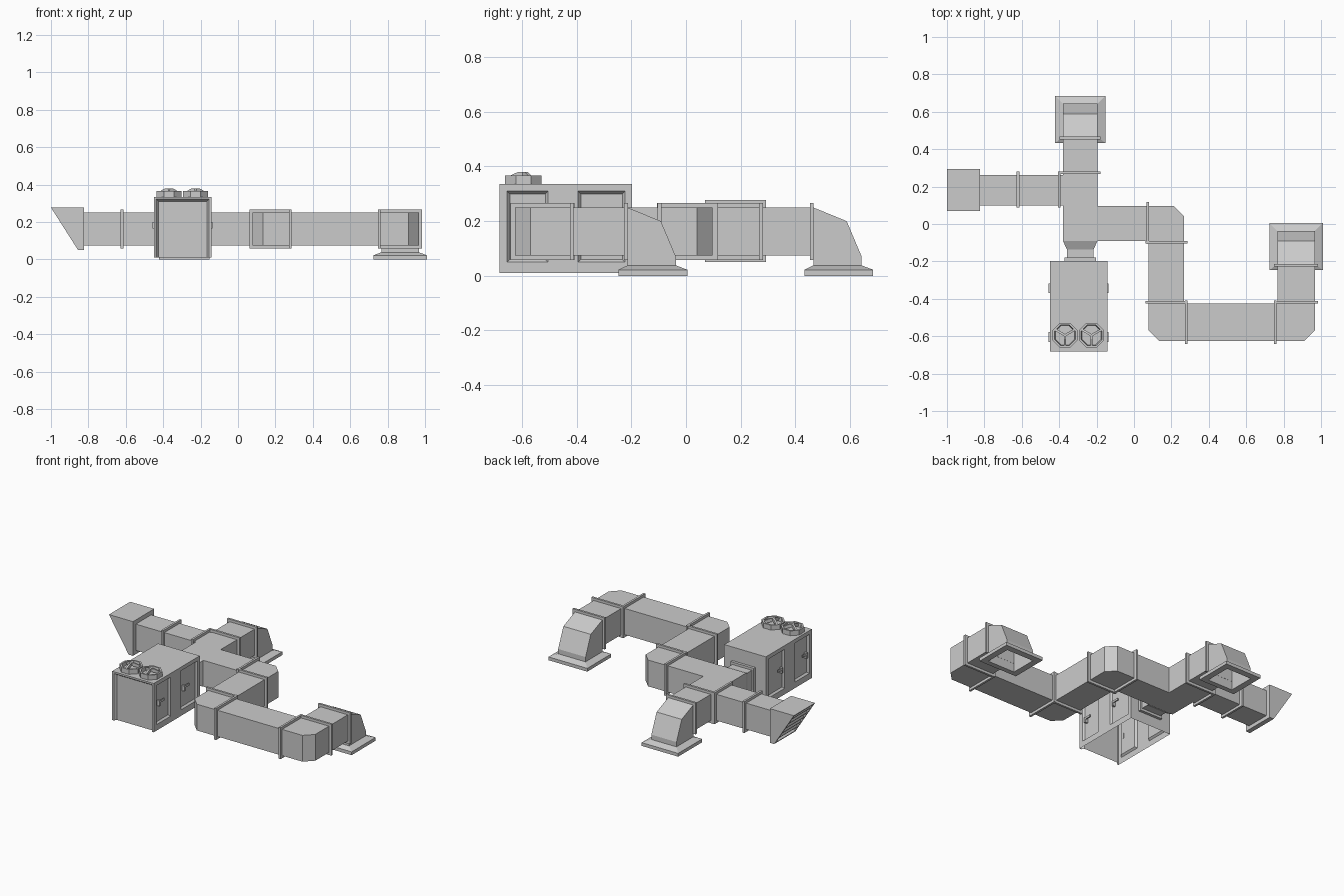
import bpy, bmesh, math
from mathutils import Vector, Matrix

if "Cube" in bpy.data.objects:
    bpy.data.objects.remove(bpy.data.objects["Cube"], do_unlink=True)

metal = bpy.data.materials.new("light_grey_metal")
metal.use_nodes = True
GREY = (0.6, 0.6, 0.6, 1)
metal.diffuse_color = GREY
metal.node_tree.nodes["Principled BSDF"].inputs["Base Color"].default_value = GREY

Z0, Z1 = 0.075, 0.25          # duct bottom and top
LIP = 0.017                   # flange overhang


def finish(name, bm):
    mesh = bpy.data.meshes.new(name)
    bm.to_mesh(mesh)
    bm.free()
    mesh.materials.append(metal)
    obj = bpy.data.objects.new(name, mesh)
    bpy.context.collection.objects.link(obj)
    return obj


def extrude_outline(pts, lo, hi, axis="z"):
    """Closed prism: an outline in the plane across the axis, from lo to hi."""
    place = {"x": lambda u, v, w: (w, u, v),
             "y": lambda u, v, w: (u, w, v),
             "z": lambda u, v, w: (u, v, w)}[axis]
    bm = bmesh.new()
    a = [bm.verts.new(place(u, v, lo)) for u, v in pts]
    b = [bm.verts.new(place(u, v, hi)) for u, v in pts]
    bm.faces.new(a)
    bm.faces.new(b)
    for i in range(len(pts)):
        j = (i + 1) % len(pts)
        bm.faces.new((a[i], a[j], b[j], b[i]))
    bmesh.ops.recalc_face_normals(bm, faces=bm.faces)
    return bm


def prism(name, pts, lo, hi, axis="z"):
    return finish(name, extrude_outline(pts, lo, hi, axis))


def rect(x0, x1, y0, y1):
    return [(x0, y0), (x1, y0), (x1, y1), (x0, y1)]


def box(name, x0, x1, y0, y1, z0, z1):
    return prism(name, rect(x0, x1, y0, y1), z0, z1)


def flange(name, axis, pos, lo, hi):
    """Thin collar around a duct that spans lo..hi sideways."""
    side = rect(lo - LIP, hi + LIP, Z0 - LIP, Z1 + LIP)
    prism(name, side, pos - 0.007, pos + 0.007, axis)


def faces_facing(bm, direction, limit=0.99):
    bm.normal_update()
    d = Vector(direction).normalized()
    return [f for f in bm.faces if f.normal.dot(d) > limit]


def recess(bm, faces, border, depth):
    bmesh.ops.inset_region(bm, faces=faces, thickness=border, depth=-depth,
                           use_even_offset=True)


# Ducts: main junction, bends and straight runs
TX0, TX1 = -0.38, -0.195
prism("junction_duct", [(TX0, -0.09), (0.073, -0.09), (0.073, 0.097), (TX1, 0.097),
                        (TX1, 0.27), (TX0, 0.27), (TX0, 0.262), (-0.4, 0.262),
                        (-0.4, 0.1), (TX0, 0.1)], Z0, Z1)
AX0, AX1 = 0.078, 0.268
BX0, BX1 = 0.766, 0.968
RY0, RY1 = -0.625, -0.425
C = 0.056
prism("first_bend", [(0.073, -0.095), (AX1, -0.095), (AX1, 0.097 - C),
                     (AX1 - C, 0.097), (0.073, 0.097)], Z0, Z1)
box("cross_duct", AX0, AX1, -0.418, -0.095, Z0, Z1)
prism("second_bend", [(AX0, -0.418), (AX0, RY0 + C), (AX0 + C, RY0),
                      (0.28, RY0), (0.28, RY1), (AX1, -0.418)], Z0, Z1)
box("front_duct", 0.28, 0.756, RY0, RY1, Z0, Z1)
prism("third_bend", [(0.756, RY0), (BX1 - C, RY0), (BX1, RY0 + C),
                     (BX1, -0.418), (BX0, -0.418), (0.756, RY1)], Z0, Z1)
box("right_outlet_duct", BX0, BX1, -0.418, -0.22, Z0, Z1)
box("rear_outlet_duct", TX0, TX1, 0.27, 0.46, Z0, Z1)
box("intake_duct", -0.83, -0.4, 0.1, 0.262, Z0, Z1)

# Collars at every joint
for i, (axis, pos, lo, hi) in enumerate([
        ("x", -0.62, 0.105, 0.265), ("x", -0.4, 0.105, 0.265),
        ("x", 0.073, -0.09, 0.1), ("x", 0.28, RY0, RY1), ("x", 0.756, RY0, RY1),
        ("y", 0.275, TX0, TX1), ("y", 0.46, TX0, TX1), ("y", -0.097, AX0, AX1),
        ("y", -0.418, AX0, AX1), ("y", -0.418, BX0, BX1), ("y", -0.22, BX0, BX1)]):
    flange("joint_collar_%d" % (i + 1), axis, pos, lo, hi)


# Down-turned outlets with an open flared foot
def outlet(name, x0, x1, y):
    near, far, rim = y + 0.006, y + 0.183, 0.038
    bm = extrude_outline([(near, Z1), (y + 0.128, 0.2), (far, 0.07),
                          (far, rim), (near, rim)], x0, x1, "x")
    bmesh.ops.delete(bm, geom=faces_facing(bm, (0, 0, -1)), context="FACES")
    finish(name + "_hood", bm)
    inner = rect(x0, x1, near, far)
    outer = rect(x0 - 0.042, x1 + 0.042, y - 0.027, y + 0.225)
    bm = bmesh.new()
    loops = [[bm.verts.new((px, py, z)) for px, py in pts] for pts, z in
             ((inner, 0), (outer, 0), (outer, 0.022), (inner, rim))]
    for k in range(4):
        a, b = loops[k], loops[(k + 1) % 4]
        for i in range(4):
            j = (i + 1) % 4
            bm.faces.new((a[i], a[j], b[j], b[i]))
    bmesh.ops.recalc_face_normals(bm, faces=bm.faces)
    finish(name + "_foot", bm)


outlet("rear_outlet", TX0, TX1, 0.46)
outlet("right_outlet", BX0, BX1, -0.22)

# Slanted intake hood with louvre slats
top, low = Vector((-1.0, 0.278)), Vector((-0.855, 0.05))
slope = (low - top).normalized()
inward = Vector((-slope.y, slope.x))
bm = extrude_outline([top, (-0.823, 0.278), (-0.823, 0.05), low], 0.07, 0.293, "y")
slant = faces_facing(bm, (-inward.x, 0, -inward.y))
recess(bm, slant, 0.012, 0)
recess(bm, slant, 0.001, 0.02)
finish("intake_hood", bm)
for i in range(5):
    p = top.lerp(low, 0.16 + 0.165 * i) + inward * 0.003
    q = p + inward * 0.016 - slope * 0.016
    prism("intake_slat_%d" % (i + 1), [p, p + slope * 0.007, q + slope * 0.007, q],
          0.083, 0.28, "y")

# Air handling unit: open-bottomed cabinet with recessed doors and front panel
UX0, UX1, UY0, UY1, UZ0, UZ1 = -0.45, -0.143, -0.682, -0.198, 0.01, 0.335
DOORS = ((-0.655, -0.505), (-0.395, -0.223))
DZ0, DZ1 = 0.05, 0.31
bm = extrude_outline(rect(UX0, UX1, UY0, UY1), UZ0, UZ1)
bmesh.ops.delete(bm, geom=faces_facing(bm, (0, 0, -1)), context="FACES")
front = faces_facing(bm, (0, -1, 0))
recess(bm, front, 0.012, 0)
recess(bm, front, 0.012, 0.018)
for sx in (-1, 1):
    cuts = [((0, y, 0), (0, 1, 0)) for d in DOORS for y in d]
    cuts += [((0, 0, z), (0, 0, 1)) for z in (DZ0, DZ1)]
    for co, no in cuts:
        side = faces_facing(bm, (sx, 0, 0))
        geom = side + list({e for f in side for e in f.edges})
        geom += list({v for f in side for v in f.verts})
        bmesh.ops.bisect_plane(bm, geom=geom, plane_co=co, plane_no=no)
    for y0, y1 in DOORS:
        door = [f for f in faces_facing(bm, (sx, 0, 0))
                if y0 < f.calc_center_median().y < y1
                and DZ0 < f.calc_center_median().z < DZ1]
        recess(bm, door, 0.01, 0.012)
bmesh.ops.dissolve_limit(bm, angle_limit=0.01, verts=bm.verts, edges=bm.edges)
finish("unit_cabinet", bm)

# Door handles: stem and lever on each side
for side, x, s in (("right", UX0, -1), ("left", UX1, 1)):
    for n, y in (("front", -0.63), ("rear", -0.37)):
        x0, x1 = sorted((x - s * 0.013, x + s * 0.007))
        box("%s_%s_door_handle_stem" % (side, n), x0, x1, y, y + 0.012, 0.165, 0.2)
        x0, x1 = sorted((x, x + s * 0.007))
        box("%s_%s_door_handle_lever" % (side, n), x0, x1, y, y + 0.052, 0.186, 0.2)

# Tapered neck and mounting frame between cabinet and junction
bm = bmesh.new()
cx, cz = (TX0 + TX1) / 2, (Z0 + Z1) / 2
sections = [(-0.09, 0.0925, 0.0875), (-0.135, 0.072, 0.066), (-0.182, 0.072, 0.066)]
rings = [[bm.verts.new((u, y, v)) for u, v in rect(cx - w, cx + w, cz - h, cz + h)]
         for y, w, h in sections]
for a, b in zip(rings, rings[1:]):
    for i in range(4):
        j = (i + 1) % 4
        bm.faces.new((a[i], a[j], b[j], b[i]))
bmesh.ops.recalc_face_normals(bm, faces=bm.faces)
finish("unit_neck", bm)
box("unit_neck_frame", cx - 0.085, cx + 0.085, UY1, -0.18, cz - 0.082, cz + 0.082)

# Roof fans: octagonal rings with three raised spokes
for side, fx in (("right", -0.369), ("left", -0.227)):
    centre = Vector((fx, -0.595, 0))
    octagon = [(centre.x + 0.072 * math.cos(a), centre.y + 0.072 * math.sin(a))
               for a in (math.pi / 8 + math.pi / 4 * i for i in range(8))]
    bm = extrude_outline(octagon, UZ1, 0.367)
    rim = faces_facing(bm, (0, 0, 1))
    recess(bm, rim, 0.011, 0)
    recess(bm, rim, 0.004, 0.024)
    finish(side + "_fan_ring", bm)
    for k in range(3):
        bm = extrude_outline([(0, 0.362), (0.058, 0.346), (0.058, 0.362),
                              (0.02, 0.38), (0, 0.38)], -0.006, 0.006, "y")
        turn = Matrix.Rotation(math.radians(30 + 120 * k), 4, "Z")
        bm.transform(Matrix.Translation(centre) @ turn)
        finish("%s_fan_spoke_%d" % (side, k + 1), bm)
